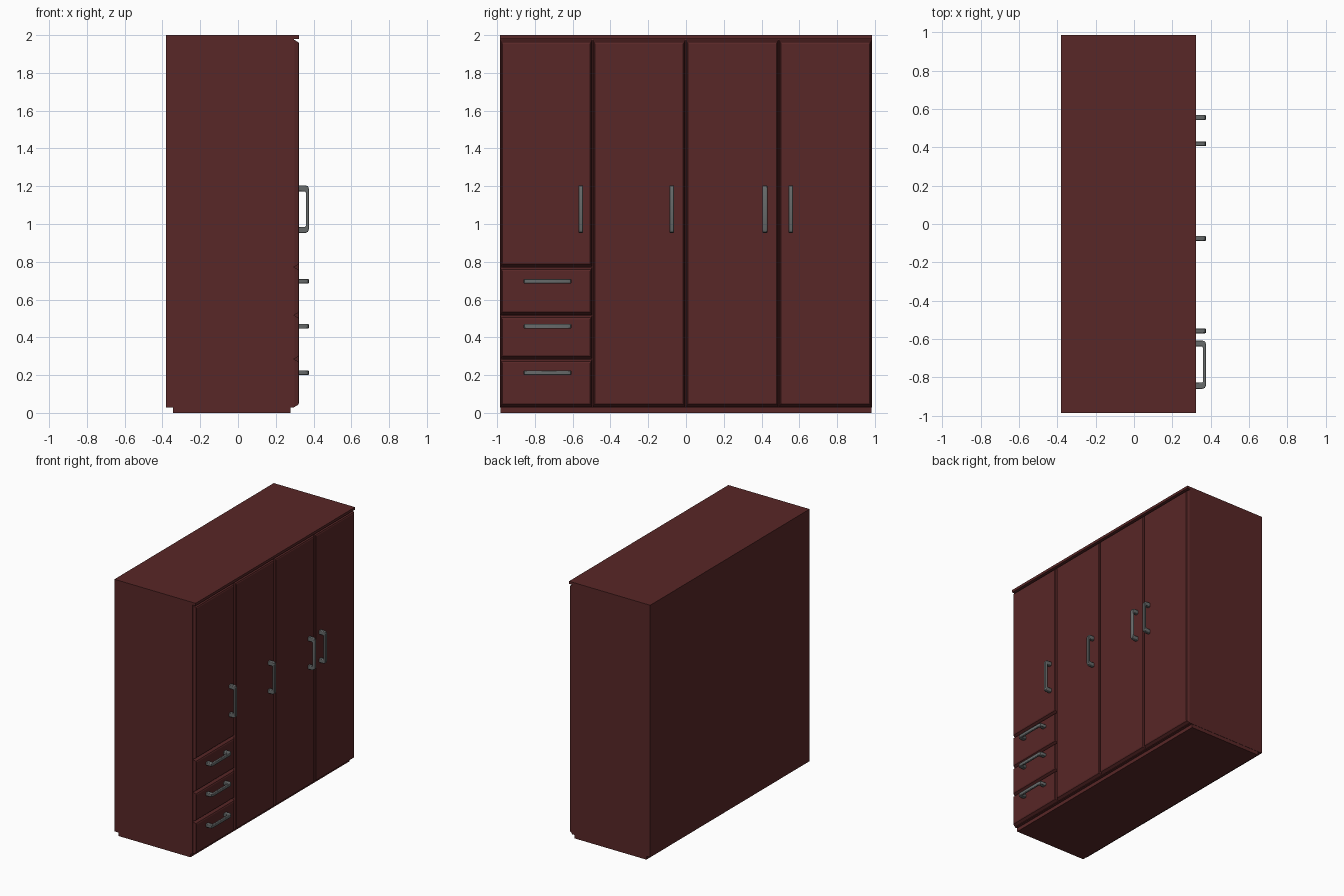
import bpy, bmesh
from mathutils import Vector

if "Cube" in bpy.data.objects:
    bpy.data.objects.remove(bpy.data.objects["Cube"])


def material(name, rgb):
    m = bpy.data.materials.new(name)
    m.diffuse_color = (*rgb, 1)
    m.use_nodes = True
    m.node_tree.nodes["Principled BSDF"].inputs["Base Color"].default_value = m.diffuse_color
    return m


WOOD = material("dark red wood", (0.098, 0.020, 0.020))
METAL = material("grey metal", (0.135, 0.145, 0.145))


def finish(name, bm, mat):
    bmesh.ops.recalc_face_normals(bm, faces=bm.faces)
    me = bpy.data.meshes.new(name)
    bm.to_mesh(me)
    bm.free()
    ob = bpy.data.objects.new(name, me)
    bpy.context.collection.objects.link(ob)
    me.materials.append(mat)
    return ob


def box(name, x0, x1, y0, y1, z0, z1):
    bm = bmesh.new()
    bmesh.ops.create_cube(bm, size=1)
    for v in bm.verts:
        v.co = Vector((x1 if v.co.x > 0 else x0,
                       y1 if v.co.y > 0 else y0,
                       z1 if v.co.z > 0 else z0))
    return finish(name, bm, WOOD)


FACE, CARCASS = 0.323, 0.297   # front plane of doors, front plane of carcass


def panel(name, y0, y1, z0, z1, by=0.013, bz=0.022):
    """Door or drawer front whose edges slope back to the carcass."""
    bm = bmesh.new()
    rings = []
    for x, iy, iz in ((CARCASS - 0.005, 0.002, 0.002), (CARCASS + 0.003, 0.002, 0.002),
                      (FACE - 0.004, by * 0.6, bz * 0.6), (FACE, by, bz)):
        rings.append([bm.verts.new((x, y, z)) for y, z in (
            (y0 + iy, z0 + iz), (y1 - iy, z0 + iz), (y1 - iy, z1 - iz), (y0 + iy, z1 - iz))])
    for a, b in zip(rings, rings[1:]):
        for i in range(4):
            j = (i + 1) % 4
            bm.faces.new((a[i], a[j], b[j], b[i]))
    bm.faces.new(rings[0])
    bm.faces.new(rings[-1])
    return finish(name, bm, WOOD)


def handle(name, y, z, upright):
    """Bow handle: outline along its length, extruded to its width."""
    h, d, w = 0.126, 0.052, 0.0125
    half = [(h, -0.004), (h, d - 0.018), (h - 0.005, d - 0.005), (h - 0.018, d)]
    inner = [(h - 0.034, d - 0.016), (h - 0.032, d - 0.020), (h - 0.032, -0.004)]
    # outer edge there, inner edge back
    outline = half + [(-s, t) for s, t in reversed(half)]
    outline += [(-s, t) for s, t in reversed(inner)] + inner
    bm = bmesh.new()
    sides = []
    for off in (-w, w):
        ring = []
        for s, t in outline:
            co = (FACE + t, y + off, z + s) if upright else (FACE + t, y + s, z + off)
            ring.append(bm.verts.new(co))
        sides.append(ring)
        bm.faces.new(ring)
    n = len(outline)
    for i in range(n):
        j = (i + 1) % n
        bm.faces.new((sides[0][i], sides[0][j], sides[1][j], sides[1][i]))
    ob = finish(name, bm, METAL)
    bev = ob.modifiers.new("rounded edges", 'BEVEL')
    bev.width = 0.004
    bev.segments = 2
    bev.limit_method = 'ANGLE'
    bev.angle_limit = 1.0
    bpy.ops.object.select_all(action='DESELECT')
    ob.select_set(True)
    bpy.context.view_layer.objects.active = ob
    bpy.ops.object.shade_smooth_by_angle(angle=0.7)


# Carcass, top board and recessed plinth
box("carcass", -0.38, CARCASS, -0.985, 0.985, 0.028, 1.98)
box("top_board", -0.38, FACE, -0.985, 0.985, 1.98, 2.0)
box("plinth", -0.345, 0.277, -0.983, 0.983, 0.0, 0.028)

# Doors: the first is short, above the drawers
edges = [-0.985, -0.495, -0.002, 0.491, 0.985]
grips = [-0.557, -0.075, 0.418, 0.555]
for i in range(4):
    panel(f"door_{i + 1}", edges[i], edges[i + 1], 0.772 if i == 0 else 0.03, 1.976)
    handle(f"door_handle_{i + 1}", grips[i], 1.079, True)

# Three drawers
levels = [0.03, 0.285, 0.517, 0.772]
for i, gz in enumerate((0.213, 0.458, 0.697)):
    panel(f"drawer_{i + 1}", edges[0], edges[1], levels[i], levels[i + 1])
    handle(f"drawer_handle_{i + 1}", -0.733, gz, False)
